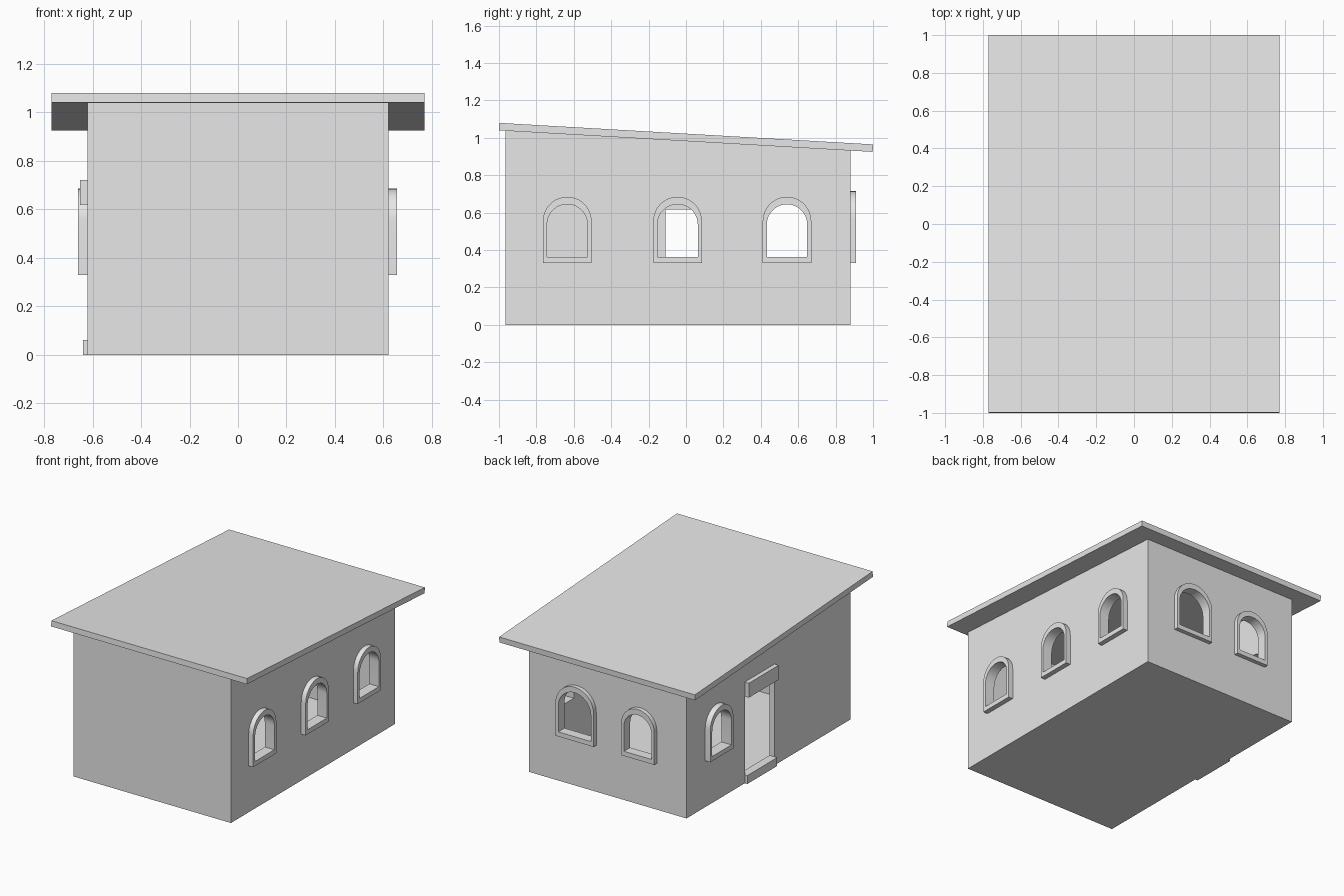
import bpy, bmesh, math

cube = bpy.data.objects.get("Cube")
if cube:
    bpy.data.objects.remove(cube, do_unlink=True)

# Single plaster colour
GREY = (0.8, 0.8, 0.8, 1.0)
plaster = bpy.data.materials.new("plain_grey")
plaster.use_nodes = True
plaster.diffuse_color = GREY
plaster.node_tree.nodes["Principled BSDF"].inputs["Base Color"].default_value = GREY

# Main dimensions
HALF_X, FRONT, BACK = 0.62, -0.965, 0.88
THICK, FLOOR = 0.04, 0.03


def eave(y):
    """Height of the sloping roof underside."""
    return 1.04 - 0.0575 * (y + 1)


# Each wall maps (along, height, outward distance) to a point
PLACE = {
    "left": lambda u, z, d: (HALF_X + d, u, z),
    "right": lambda u, z, d: (-HALF_X - d, u, z),
    "back": lambda u, z, d: (u, BACK + d, z),
}


def finish(name, bm):
    bmesh.ops.recalc_face_normals(bm, faces=bm.faces)
    mesh = bpy.data.meshes.new(name)
    bm.to_mesh(mesh)
    bm.free()
    mesh.materials.append(plaster)
    ob = bpy.data.objects.new(name, mesh)
    bpy.context.collection.objects.link(ob)
    return ob


def prism(name, profile, place, d0, d1):
    """Extrude a closed 2D profile between two distances."""
    bm = bmesh.new()
    rings = [[bm.verts.new(place(u, z, d)) for u, z in profile] for d in (d0, d1)]
    for ring in rings:
        bm.faces.new(ring)
    n = len(profile)
    for i in range(n):
        j = (i + 1) % n
        bm.faces.new((rings[0][i], rings[0][j], rings[1][j], rings[1][i]))
    return finish(name, bm)


def rect(u0, u1, z0, z1):
    return [(u0, z0), (u1, z0), (u1, z1), (u0, z1)]


def arch(centre, half, z0, z1, segments=18):
    """Round-headed opening outline."""
    spring = z1 - half
    points = [(centre - half, z0), (centre + half, z0)]
    for i in range(segments + 1):
        a = math.pi * i / segments
        points.append((centre + half * math.cos(a), spring + half * math.sin(a)))
    return points


def frame(name, outer, inner, place, depth):
    """Raised surround between two matching outlines."""
    bm = bmesh.new()
    loops = [[bm.verts.new(place(u, z, d)) for u, z in line]
             for line, d in ((outer, 0), (outer, depth), (inner, depth), (inner, 0))]
    n = len(outer)
    for k in range(4):
        a, b = loops[k], loops[(k + 1) % 4]
        for i in range(n):
            j = (i + 1) % n
            bm.faces.new((a[i], a[j], b[j], b[i]))
    return finish(name, bm)


def smooth(ob):
    bpy.ops.object.select_all(action="DESELECT")
    ob.select_set(True)
    bpy.context.view_layer.objects.active = ob
    bpy.ops.object.shade_smooth_by_angle(angle=math.radians(30))


def cut(ob, cutter):
    bpy.context.view_layer.objects.active = ob
    mod = ob.modifiers.new("cut", "BOOLEAN")
    mod.operation = "DIFFERENCE"
    mod.solver = "EXACT"
    mod.object = cutter
    bpy.ops.object.modifier_apply(modifier=mod.name)
    bpy.data.objects.remove(cutter, do_unlink=True)


def across(y, z, x):
    return (x, y, z)


# Walls with a hollow room
shell = [(FRONT, 0), (BACK, 0), (BACK, eave(BACK)), (FRONT, eave(FRONT))]
walls = prism("walls", shell, across, -HALF_X, HALF_X)
room = rect(FRONT + THICK, BACK - THICK, FLOOR, 1.3)
cut(walls, prism("room_cutter", room, across, THICK - HALF_X, HALF_X - THICK))

# Arched windows: wall, centre, half width, top, frame depth
WINDOWS = [
    ("left", -0.635, 0.13, 0.685, 0.035),
    ("left", -0.045, 0.13, 0.685, 0.035),
    ("left", 0.54, 0.13, 0.685, 0.035),
    ("right", 0.54, 0.13, 0.685, 0.04),
    ("back", 0.24, 0.15, 0.715, 0.03),
    ("back", -0.257, 0.13, 0.69, 0.03),
]
SILL = 0.33
for i, (side, centre, half, top, depth) in enumerate(WINDOWS):
    place = PLACE[side]
    outer = arch(centre, half, SILL, top)
    inner = arch(centre, half - 0.022, SILL + 0.033, top - 0.04)
    cut(walls, prism("window_cutter", inner, place, -0.1, 0.1))
    smooth(frame(f"{side}_window_frame_{i + 1}", outer, inner, place, depth))

# Doorway with lintel and step
DOOR0, DOOR1 = -0.11, 0.225
side = PLACE["right"]
cut(walls, prism("door_cutter", rect(DOOR0, DOOR1, 0.06, 0.617), side, -0.1, 0.1))
prism("door_lintel", rect(DOOR0, DOOR1, 0.617, 0.72), side, 0, 0.032)
prism("door_step", rect(DOOR0, DOOR1, 0, 0.06), side, 0, 0.02)
smooth(walls)

# Sloping slab roof, ends square to the slope
roof = [(-1, eave(-1)), (0.998, eave(0.998)), (1, eave(1) + 0.04), (-0.998, eave(-1) + 0.04)]
prism("roof", roof, across, -0.77, 0.77)
